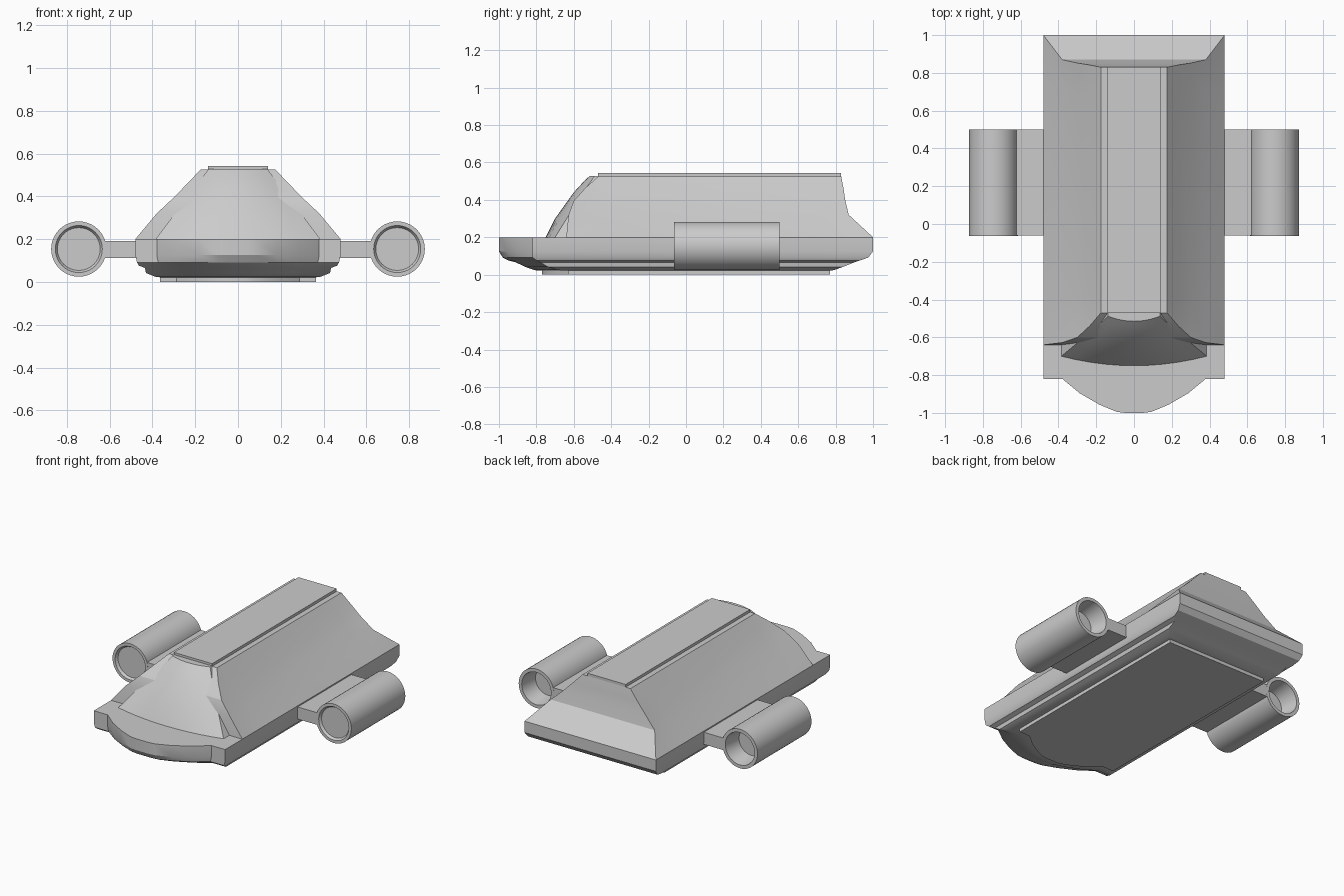
import bpy, math

if "Cube" in bpy.data.objects:
    bpy.data.objects.remove(bpy.data.objects["Cube"])


def make(name, verts, faces, smooth=None):
    me = bpy.data.meshes.new(name)
    me.from_pydata(verts, [], faces)
    me.validate()
    ob = bpy.data.objects.new(name, me)
    bpy.context.collection.objects.link(ob)
    bpy.ops.object.select_all(action='DESELECT')
    ob.select_set(True)
    bpy.context.view_layer.objects.active = ob
    bpy.ops.object.mode_set(mode='EDIT')
    bpy.ops.mesh.select_all(action='SELECT')
    bpy.ops.mesh.normals_make_consistent(inside=False)
    bpy.ops.object.mode_set(mode='OBJECT')
    if smooth:
        bpy.ops.object.shade_smooth_by_angle(angle=math.radians(smooth))
    return ob


def loft(rings, caps=True):
    """Join equal closed rings with quads."""
    n = len(rings[0])
    verts = [p for r in rings for p in r]
    faces = [(k * n + i, k * n + (i + 1) % n, (k + 1) * n + (i + 1) % n, (k + 1) * n + i)
             for k in range(len(rings) - 1) for i in range(n)]
    if caps:
        faces += [tuple(range(n)), tuple(range(len(verts) - n, len(verts)))]
    return verts, faces


# Lower hull: stacked outlines with a bowed nose
def outline(z, w, back, shoulder, nose):
    half = [(w, back), (w, shoulder)]
    for fx, fy in ((.79, 0), (.60, .42), (.38, .76), (.19, .97), (.10, 1)):
        half.append((w * fx, shoulder + (nose - shoulder) * fy))
    return [(x, y, z) for x, y in half] + [(-x, y, z) for x, y in reversed(half)]


hull = [(0, .365, .77, -.63, -.77), (.022, .365, .77, -.63, -.77),
        (.024, .385, .79, -.68, -.81), (.042, .43, .84, -.74, -.86),
        (.066, .435, .90, -.78, -.91), (.076, .463, .93, -.80, -.95),
        (.092, .472, .975, -.82, -.98), (.125, .48, 1, -.82, -1),
        (.2, .48, 1, -.82, -1)]
make("hull", *loft([outline(*h) for h in hull]), smooth=25)

# Cabin: half section points as x, z at ends, z amidships, front y, back y
section = [(.48, .2, .2, -.64, 1.0), (.38, .32, .29, -.628, .87),
           (.30, .395, .375, -.60, .852), (.235, .462, .45, -.54, .842),
           (.175, .525, .525, -.47, .83), (.14, .525, .525, -.47, .83),
           (.14, .543, .543, -.47, .83)]
rings = []
for k in range(4):
    half = [(x, (f, -.42, .70, b)[k], ze if k in (0, 3) else zm)
            for x, ze, zm, f, b in section]
    rings.append(half + [(-x, y, z) for x, y, z in reversed(half)])
verts, faces = loft(rings, caps=False)
n = len(rings[0])
for base in (0, 3 * n):
    for i in range(len(section) - 1):
        faces.append((base + i, base + i + 1, base + n - 2 - i, base + n - 1 - i))
make("cabin", verts, faces, smooth=15)

# Windshield: bowed sloping panel with short side walls
# rows: z, half width, centre y, edge y, rear y of the side wall
rows = [(.2, .385, -.75, -.70, -.61), (.30, .31, -.70, -.638, -.58),
        (.44, .205, -.60, -.552, -.50), (.50, .158, -.545, -.508, -.46),
        (.528, .138, -.515, -.488, -.45)]
rings = []
for z, w, yc, ye, yr in rows:
    r = [(-w, yr, z)]
    for i in range(11):
        u = -1 + i / 5
        r.append((u * w, yc + (ye - yc) * u * u, z))
    rings.append(r + [(w, yr, z)])
make("windshield", *loft(rings), smooth=20)

# Engine pods (lathed about y) and their struts
profile = [(.10, -.047), (.11, -.063), (.129, -.063), (.129, .5),
           (.107, .5), (.09, .38)]
N = 40
for side, label in ((-1, "left"), (1, "right")):
    pod = [[(side * .744 + r * math.cos(2 * math.pi * i / N), y,
             .154 + r * math.sin(2 * math.pi * i / N)) for i in range(N)]
           for r, y in profile]
    make(label + "_engine_pod", *loft(pod), smooth=30)
    strut = [[(side * x, y, z) for y, z in
              ((-.062, .112), (.499, .112), (.499, .192), (-.062, .192))]
             for x in (.46, .628)]
    make(label + "_strut", *loft(strut))
